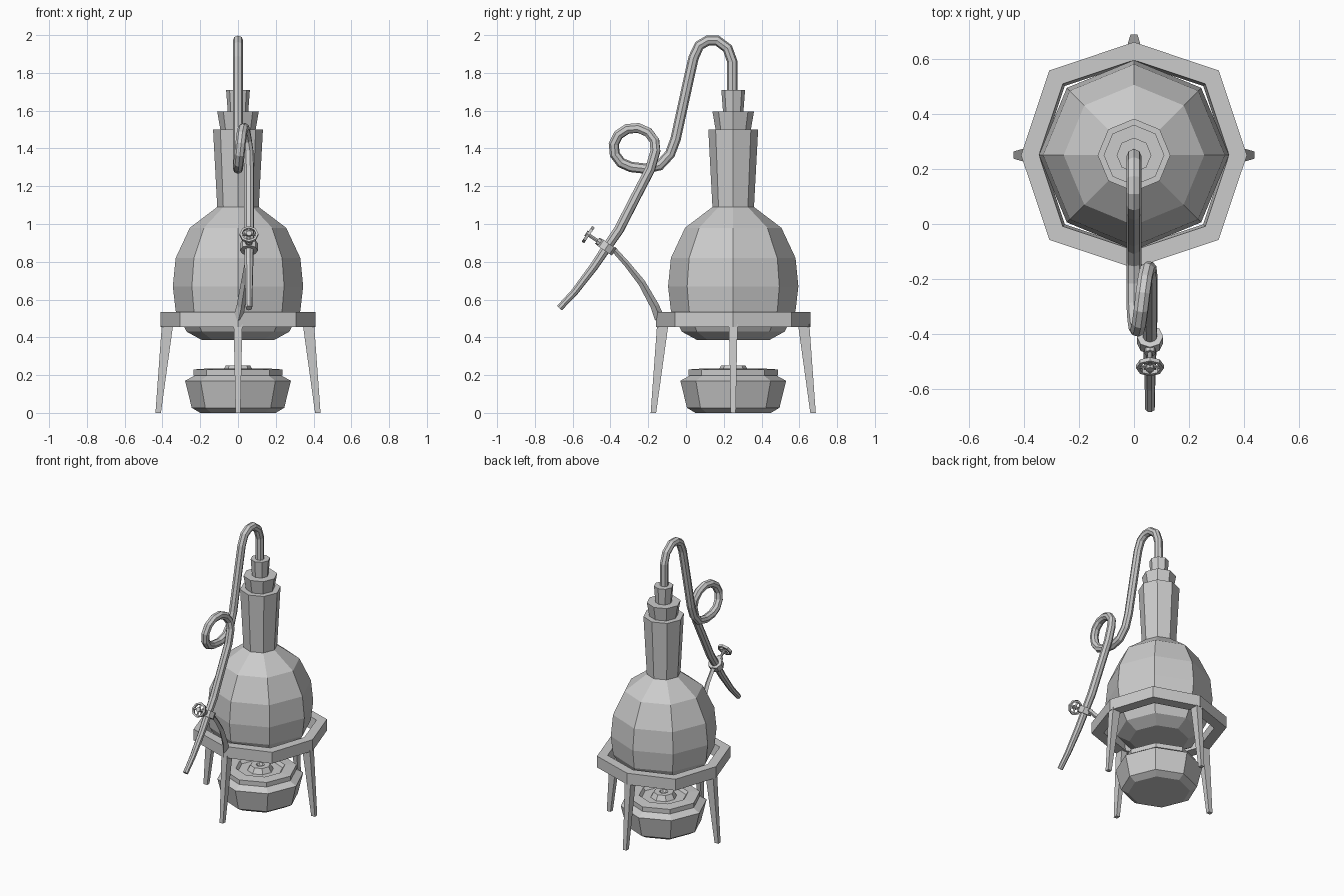
import bpy, math
from mathutils import Vector, Matrix

if "Cube" in bpy.data.objects:
    bpy.data.objects.remove(bpy.data.objects["Cube"])

CY = 0.25  # y of the flask and stand axis


def mesh_obj(name, verts, faces):
    me = bpy.data.meshes.new(name)
    me.from_pydata([tuple(v) for v in verts], [], faces)
    me.validate()
    ob = bpy.data.objects.new(name, me)
    bpy.context.collection.objects.link(ob)
    return ob


def lathe(name, profile, diag=1.0, loop=False, n=8, matrix=None):
    """Spin (radius, height) points; diag scales every second corner."""
    m = matrix or Matrix.Translation((0, CY, 0))
    verts, faces = [], []
    for r, z in profile:
        for i in range(n):
            a = 2 * math.pi * i / n
            k = r * (diag if i % 2 else 1)
            verts.append(m @ Vector((k * math.cos(a), k * math.sin(a), z)))
    rows = len(profile)
    for j in range(rows if loop else rows - 1):
        q = (j + 1) % rows
        for i in range(n):
            h = (i + 1) % n
            faces.append((j * n + i, j * n + h, q * n + h, q * n + i))
    if not loop:
        faces.append(tuple(reversed(range(n))))
        faces.append(tuple(range((rows - 1) * n, rows * n)))
    return mesh_obj(name, verts, faces)


def tube(name, points, radius, res=2):
    """Swept tube through (x, y, z, radius factor) points."""
    cu = bpy.data.curves.new(name, 'CURVE')
    cu.dimensions = '3D'
    cu.bevel_depth = radius
    cu.bevel_resolution = res
    cu.use_fill_caps = True
    sp = cu.splines.new('POLY')
    sp.points.add(len(points) - 1)
    for p, (x, y, z, r) in zip(sp.points, points):
        p.co = (x, y, z, 1)
        p.radius = r
    sp.use_smooth = False
    ob = bpy.data.objects.new(name, cu)
    bpy.context.collection.objects.link(ob)
    bpy.ops.object.select_all(action='DESELECT')
    ob.select_set(True)
    bpy.context.view_layer.objects.active = ob
    bpy.ops.object.convert(target='MESH')
    return ob


# Round flask with flared neck
lathe("flask", [(0.19, 0.385), (0.272, 0.43), (0.33, 0.54), (0.345, 0.67),
                (0.33, 0.82), (0.255, 0.98), (0.11, 1.09), (0.132, 1.5)])
# Stopper and tube socket
lathe("stopper", [(0.09, 1.48), (0.11, 1.595)])
lathe("tube_socket", [(0.053, 1.58), (0.063, 1.71)])

# Stand ring and four tapered legs
lathe("stand_ring", [(0.335, 0.455), (0.41, 0.455), (0.41, 0.535), (0.345, 0.535)],
      diag=1.06, loop=True)
for i, side in enumerate(("right", "back", "left", "front")):
    m = Matrix.Translation((0, CY, 0)) @ Matrix.Rotation(i * math.pi / 2, 4, 'Z')
    v = [m @ Vector((x, y, z)) for z, r0, r1, w in
         ((0, 0.408, 0.437, 0.013), (0.47, 0.343, 0.403, 0.023))
         for x, y in ((r0, -w), (r1, -w), (r1, w), (r0, w))]
    mesh_obj(side + "_leg", v, [(3, 2, 1, 0), (4, 5, 6, 7)] +
             [(k, (k + 1) % 4, (k + 1) % 4 + 4, k + 4) for k in range(4)])

# Spirit burner with a stepped lid
lathe("burner_bowl", [(0.2, 0), (0.245, 0.027), (0.28, 0.17), (0.225, 0.2)])
lathe("burner_lid", [(0.236, 0.198), (0.236, 0.23), (0.16, 0.235), (0.145, 0.215),
                     (0.085, 0.215), (0.065, 0.25), (0.028, 0.25), (0.02, 0.235)])

# Delivery tube: bend, loop and tapered outlet
path = [(0, 0.245, 1.69, 1), (0, 0.245, 1.86, 1), (0, 0.22, 1.93, 1), (0, 0.165, 1.971, 1),
        (0, 0.115, 1.971, 1), (0, 0.07, 1.945, 1), (0, 0.04, 1.88, 1), (0, 0.015, 1.77, 1),
        (0, -0.055, 1.45, 1), (0, -0.085, 1.37, 1), (0, -0.14, 1.31, 1), (0, -0.215, 1.293, 1)]
for k in range(10):
    a = math.radians(-100 - k * 30)
    path.append((0.055 * (k / 9) ** 1.3, -0.272 + 0.112 * math.cos(a),
                 1.405 + 0.105 * math.sin(a), 1))
path += [(0.058, -0.19, 1.29, 1), (0.058, -0.26, 1.155, 1), (0.058, -0.355, 0.97, 1),
         (0.058, -0.41, 0.89, 0.95), (0.058, -0.487, 0.775, 0.85),
         (0.058, -0.59, 0.64, 0.72), (0.058, -0.67, 0.555, 0.65)]
tube("delivery_tube", path, 0.0275)

# Clamp collar around the tube
hub = Vector((0.058, -0.42, 0.878))
along = Vector((0, -0.56, -0.83)).normalized()
out = Vector((0, -0.83, 0.56)).normalized()


def aligned(pos, axis):
    q = axis.to_track_quat('Z', 'Y')
    return Matrix.Translation(pos) @ q.to_matrix().to_4x4()


lathe("clamp_collar", [(0.026, -0.022), (0.048, -0.022), (0.048, 0.022), (0.026, 0.022)],
      loop=True, matrix=aligned(hub, along))

# Screw, hand wheel and spokes
lathe("clamp_screw", [(0.02, 0.035), (0.02, 0.06), (0.009, 0.06), (0.009, 0.118),
                      (0.016, 0.118), (0.016, 0.132)], matrix=aligned(hub, out))
wheel = hub + out * 0.118
lathe("hand_wheel", [(0.038, -0.008), (0.05, -0.008), (0.05, 0.008), (0.038, 0.008)],
      loop=True, matrix=aligned(wheel, out))
for i, d in enumerate((along, Vector((1, 0, 0)))):
    ends = [wheel - d * 0.042, wheel + d * 0.042]
    tube("wheel_spoke_%d" % (i + 1), [(*e, 1) for e in ends], 0.007, 0)

# Curved bracket from the stand ring to the clamp
tube("clamp_bracket", [(0.055, -0.385, 0.868, 0.6), (0.05, -0.315, 0.79, 0.65),
                       (0.035, -0.235, 0.69, 0.8), (0.015, -0.165, 0.565, 0.95),
                       (0.0, -0.14, 0.5, 1.1)], 0.024, 0)
